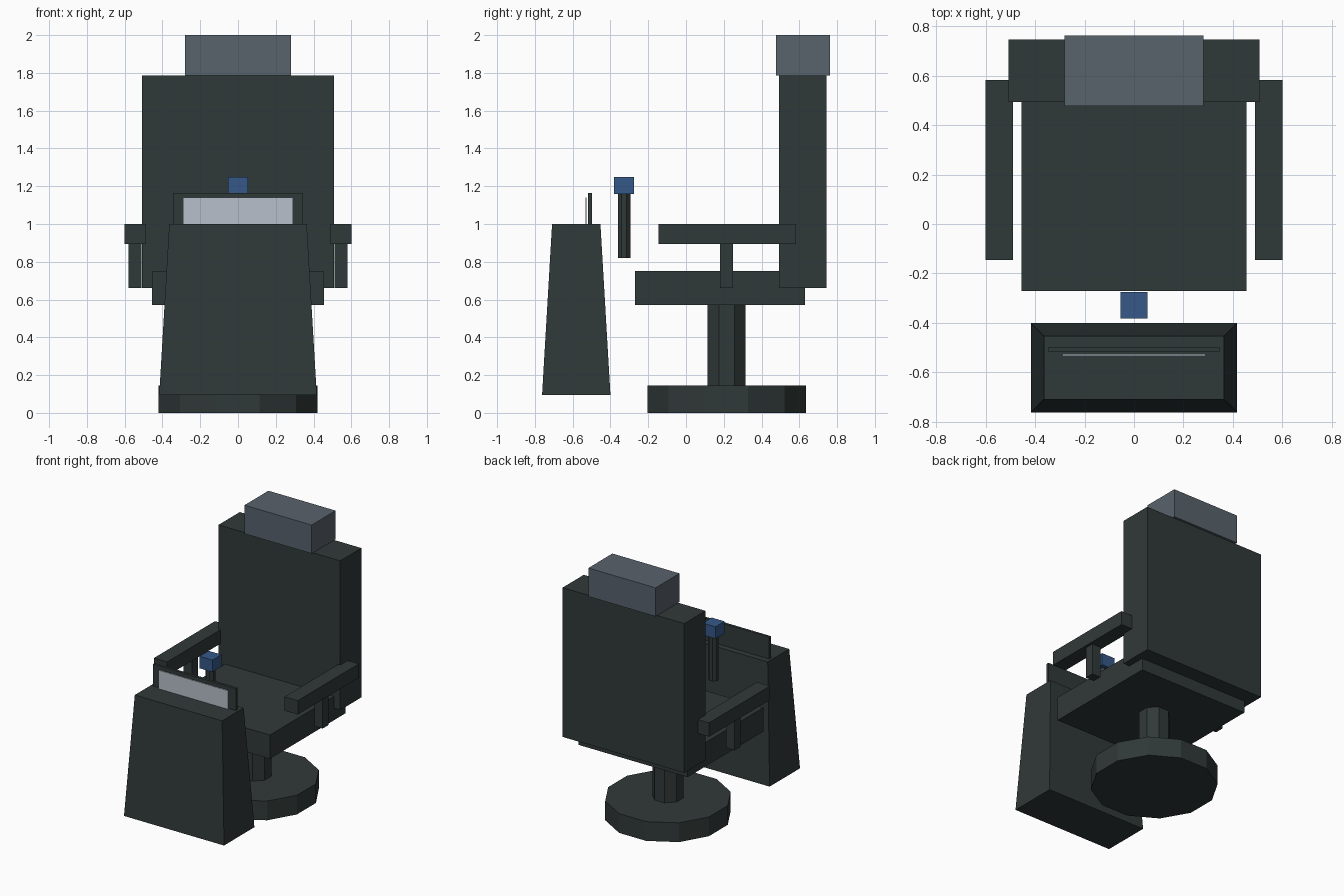
import bpy
import bmesh
import math
from mathutils import Matrix

if "Cube" in bpy.data.objects:
    bpy.data.objects.remove(bpy.data.objects["Cube"])


def material(name, rgb):
    m = bpy.data.materials.new(name)
    m.diffuse_color = (*rgb, 1)
    m.use_nodes = True
    m.node_tree.nodes["Principled BSDF"].inputs["Base Color"].default_value = m.diffuse_color
    return m


DARK = material("dark_green_grey", (0.0296, 0.0409, 0.0395))
GREY = material("slate_grey", (0.0976, 0.1221, 0.150))
BLUE = material("knob_blue", (0.0368, 0.0976, 0.2462))
PALE = material("screen_pale", (0.479, 0.527, 0.604))


def add_object(name, bm, mat):
    bmesh.ops.recalc_face_normals(bm, faces=bm.faces)
    mesh = bpy.data.meshes.new(name)
    bm.to_mesh(mesh)
    bm.free()
    mesh.materials.append(mat)
    ob = bpy.data.objects.new(name, mesh)
    bpy.context.collection.objects.link(ob)
    return ob


def box(name, x, y, z, mat, taper=(0, 0)):
    """Box from min/max ranges; taper pulls the top edges inward."""
    bm = bmesh.new()
    bmesh.ops.create_cube(bm, size=1)
    for v in bm.verts:
        top = v.co.z > 0
        sx, sy = (1 if v.co.x > 0 else -1), (1 if v.co.y > 0 else -1)
        v.co.x = x[sx > 0] - (sx * taper[0] if top else 0)
        v.co.y = y[sy > 0] - (sy * taper[1] if top else 0)
        v.co.z = z[top]
    return add_object(name, bm, mat)


def prism(name, sides, apothem, y, z, mat):
    """Upright faceted cylinder with flat sides facing the axes."""
    bm = bmesh.new()
    r = apothem / math.cos(math.pi / sides)
    place = (Matrix.Translation((0, y, (z[0] + z[1]) / 2))
             @ Matrix.Rotation(math.pi / sides, 4, 'Z'))
    bmesh.ops.create_cone(bm, cap_ends=True, segments=sides, radius1=r,
                          radius2=r, depth=z[1] - z[0], matrix=place)
    return add_object(name, bm, mat)


# Pedestal
prism("base", 12, 0.42, 0.215, (0, 0.145), DARK)
prism("post", 8, 0.1, 0.215, (0.145, 0.57), DARK)

# Chair
box("seat", (-0.455, 0.455), (-0.27, 0.63), (0.57, 0.75), DARK)
box("backrest", (-0.507, 0.507), (0.493, 0.745), (0.66, 1.785), DARK)
box("headrest", (-0.28, 0.28), (0.477, 0.762), (1.785, 2.0), GREY)

# Armrests and their supports
for side, s in (("left", -1), ("right", 1)):
    box(side + "_armrest", sorted((s * 0.49, s * 0.60)),
        (-0.145, 0.582), (0.895, 1.0), DARK)
    box(side + "_arm_support", sorted((s * 0.51, s * 0.58)),
        (0.18, 0.25), (0.66, 0.895), DARK)

# Console with its screen
box("console", (-0.417, 0.417), (-0.762, -0.40), (0.095, 1.0), DARK,
    taper=(0.053, 0.053))
box("screen_frame", (-0.345, 0.345), (-0.518, -0.498), (0.98, 1.165), DARK)
box("screen", (-0.29, 0.29), (-0.533, -0.526), (0.98, 1.14), PALE)

# Control lever
prism("lever", 8, 0.033, -0.328, (0.82, 1.16), DARK)
box("lever_knob", (-0.054, 0.054), (-0.382, -0.274), (1.16, 1.25), BLUE)
